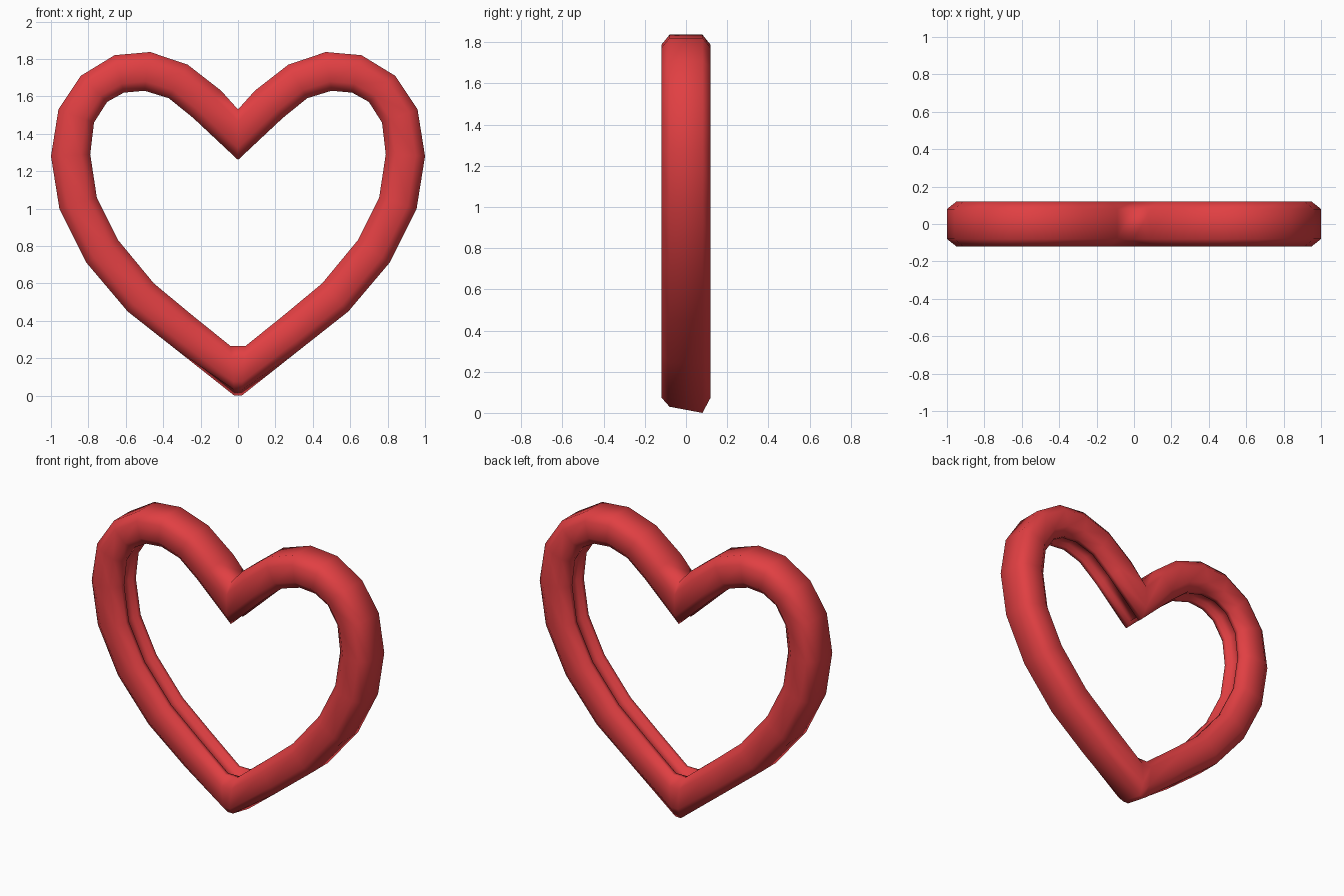
import bpy, bmesh

if "Cube" in bpy.data.objects:
    bpy.data.objects.remove(bpy.data.objects["Cube"])

# One colour
red = bpy.data.materials.new("warm red")
red.diffuse_color = (0.75, 0.05, 0.055, 1)
red.use_nodes = True
red.node_tree.nodes["Principled BSDF"].inputs["Base Color"].default_value = red.diffuse_color

# Right half of the heart: outer (x, z) and inner (x, z) of each station,
# from the top notch clockwise to the bottom tip
half = [
    (0.00, 1.53, 0.00, 1.26), (0.09, 1.63, 0.24, 1.485),
    (0.27, 1.77, 0.37, 1.59), (0.47, 1.837, 0.50, 1.63),
    (0.66, 1.82, 0.61, 1.62), (0.84, 1.71, 0.70, 1.57),
    (0.96, 1.53, 0.77, 1.46), (1.00, 1.28, 0.79, 1.29),
    (0.955, 1.00, 0.755, 1.06), (0.81, 0.71, 0.64, 0.83),
    (0.59, 0.45, 0.45, 0.60), (0.33, 0.245, 0.245, 0.43),
    (0.02, 0.015, 0.04, 0.265),
]
stations = half + [(-a, b, -c, d) for a, b, c, d in reversed(half[1:])]

# Cross-section: (fraction from outer to inner, y), chamfered, with a
# shallow groove running round the inside
side = [(0.0, 0.08), (0.24, 0.12), (0.76, 0.12), (1.0, 0.075),
        (1.0, 0.045), (0.88, 0.035)]
section = side + [(t, -y) for t, y in reversed(side)]

# Heart ring: loft the section round the closed loop of stations
bm = bmesh.new()
rings = []
for ox, oz, ix, iz in stations:
    ring = []
    for t, y in section:
        z = oz + (iz - oz) * t
        if oz < 0.1 and t == 0:          # slightly slanted tip
            z -= 0.015 * (1 if y > 0 else -1)
        ring.append(bm.verts.new((ox + (ix - ox) * t, y, z)))
    rings.append(ring)
n, m = len(rings), len(section)
for i in range(n):
    a, b = rings[i], rings[(i + 1) % n]
    for j in range(m):
        k = (j + 1) % m
        bm.faces.new((a[j], a[k], b[k], b[j]))
bmesh.ops.recalc_face_normals(bm, faces=bm.faces)

mesh = bpy.data.meshes.new("heart_ring")
bm.to_mesh(mesh)
bm.free()
mesh.materials.append(red)
heart = bpy.data.objects.new("heart_ring", mesh)
bpy.context.collection.objects.link(heart)

# Smooth body, crisp groove and notch
bpy.context.view_layer.objects.active = heart
heart.select_set(True)
bpy.ops.object.shade_smooth_by_angle(angle=1.2)
